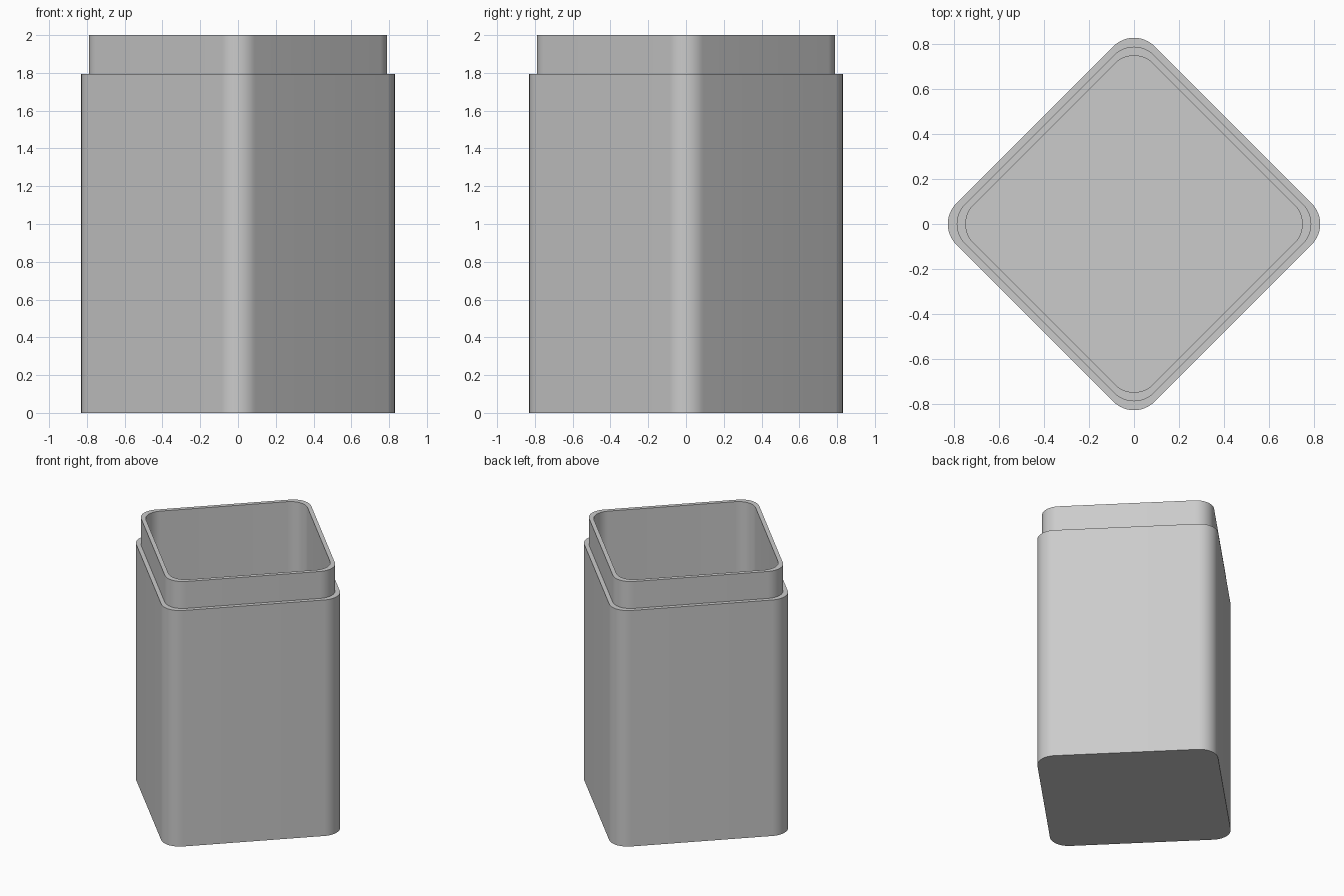
import bpy, bmesh, math

cube = bpy.data.objects.get("Cube")
if cube:
    bpy.data.objects.remove(cube, do_unlink=True)

grey = bpy.data.materials.new("light_grey")
grey.use_nodes = True
colour = (0.6, 0.6, 0.6, 1)
grey.diffuse_color = colour
grey.node_tree.nodes["Principled BSDF"].inputs["Base Color"].default_value = colour

STEPS = 12


def diamond_ring(bm, reach, radius, z):
    """Rounded square standing on its corner, as a loop of vertices."""
    ring = []
    for side in range(4):
        mid = side * math.pi / 2
        for i in range(STEPS + 1):
            a = mid + (i / STEPS - 0.5) * math.pi / 2
            ring.append(bm.verts.new((
                (reach - radius) * math.cos(mid) + radius * math.cos(a),
                (reach - radius) * math.sin(mid) + radius * math.sin(a), z)))
    return ring


# Canister: outer wall, shoulder, neck, rim, inner wall and floor
profile = [(0.83, 0.13, 0), (0.83, 0.13, 1.795), (0.79, 0.125, 1.795),
           (0.79, 0.125, 2), (0.75, 0.12, 2), (0.75, 0.12, 0.05)]
bm = bmesh.new()
rings = [diamond_ring(bm, *row) for row in profile]
for low, high in zip(rings, rings[1:]):
    for i in range(len(low)):
        j = (i + 1) % len(low)
        bm.faces.new((low[i], low[j], high[j], high[i]))
bm.faces.new(rings[0][::-1])
bm.faces.new(rings[-1])

mesh = bpy.data.meshes.new("canister")
bm.to_mesh(mesh)
bm.free()
mesh.materials.append(grey)
canister = bpy.data.objects.new("canister", mesh)
bpy.context.collection.objects.link(canister)

# Smooth corners with crisp rims
bpy.context.view_layer.objects.active = canister
canister.select_set(True)
bpy.ops.object.shade_smooth_by_angle(angle=math.radians(30))
